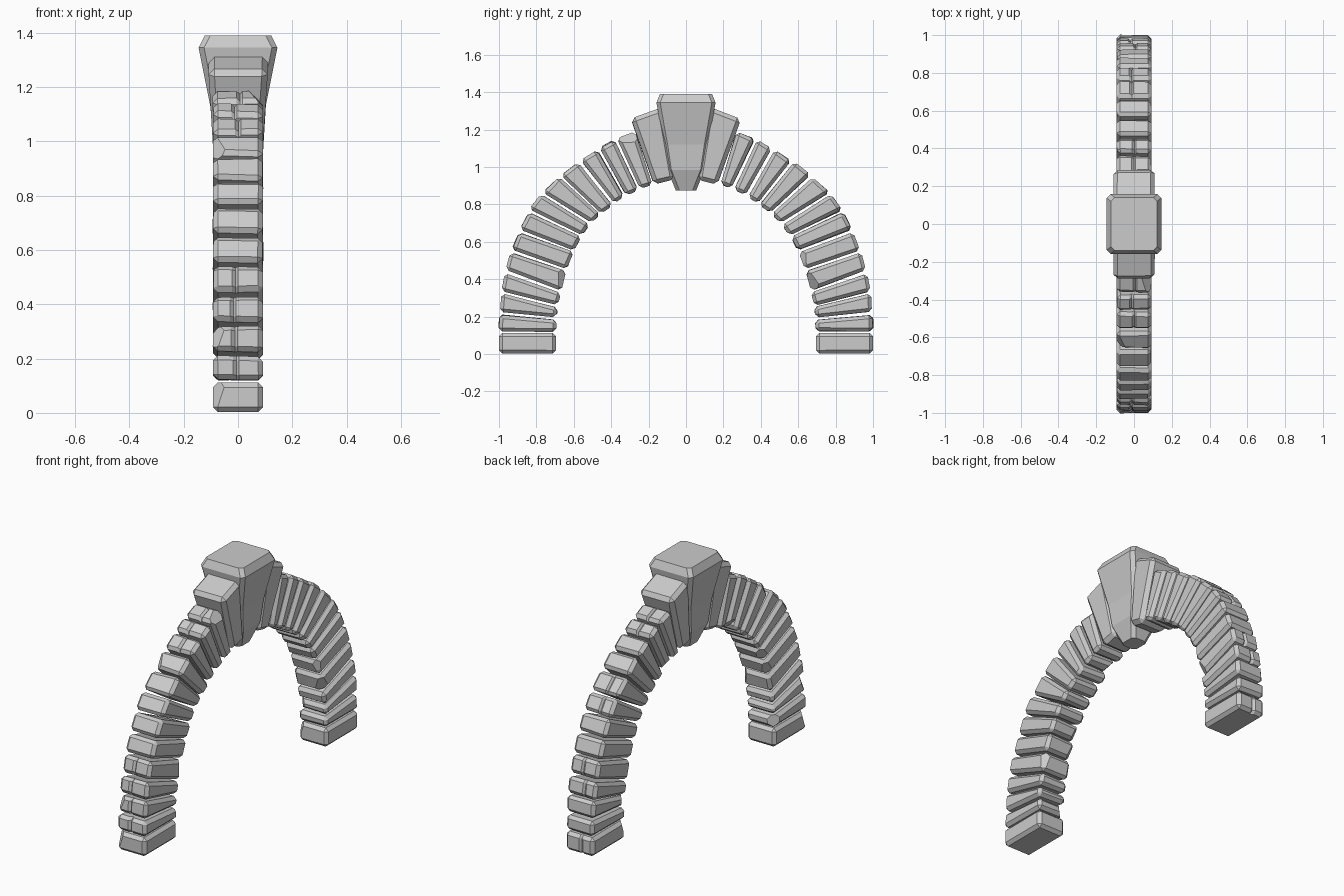
import bpy, bmesh, random
from mathutils import Vector

if "Cube" in bpy.data.objects:
    bpy.data.objects.remove(bpy.data.objects["Cube"])

random.seed(7)

# Joint lines of the arch: outer y, outer z, inner y, inner z
JOINTS = [
    (1.0, .115, .695, .115), (.997, .22, .692, .19), (.987, .33, .685, .255),
    (.965, .44, .668, .335), (.935, .55, .64, .45), (.89, .66, .60, .55),
    (.84, .765, .56, .63), (.772, .86, .51, .695), (.673, .953, .455, .75),
    (.57, 1.03, .39, .80), (.467, 1.098, .325, .845), (.375, 1.15, .25, .88),
    (.262, 1.19, .175, .91)]


def finish(bm, name):
    bmesh.ops.recalc_face_normals(bm, faces=bm.faces)
    mesh = bpy.data.meshes.new(name)
    bm.to_mesh(mesh)
    bm.free()
    obj = bpy.data.objects.new(name, mesh)
    bpy.context.collection.objects.link(obj)
    return obj


def cut(bm, co, no, remove):
    bmesh.ops.bisect_plane(bm, geom=bm.verts[:] + bm.edges[:] + bm.faces[:],
                           plane_co=co, plane_no=no, clear_outer=remove)
    if remove:
        edges = [e for e in bm.edges if e.is_boundary]
        bmesh.ops.holes_fill(bm, edges=edges, sides=0)


def loft(rings, name=None):
    bm = bmesh.new()
    vs = [[bm.verts.new(p) for p in ring] for ring in rings]
    n = len(vs[0])
    for a, b in zip(vs, vs[1:]):
        for i in range(n):
            bm.faces.new((a[i], a[(i + 1) % n], b[(i + 1) % n], b[i]))
    bm.faces.new(vs[0])
    bm.faces.new(vs[-1])
    bmesh.ops.recalc_face_normals(bm, faces=bm.faces)
    return finish(bm, name) if name else bm


def stone(quad, side, name, hx_out=.092, hx_in=.092, jitter=.004, gap=.008, bev=.018):
    """Chamfered wedge; quad = outer low, outer high, inner high, inner low in (y, z)."""
    o0, o1, i1, i0 = [Vector((0, y * side, z)) for y, z in quad]
    d = (o1 - o0).normalized() * gap
    o0, o1, i1, i0 = o0 + d, o1 - d, i1 - d * .8, i0 + d * .8
    out = ((o0 + o1) - (i0 + i1)).normalized()
    rings = []
    for s in (-1, 1):
        ring = []
        for p, h in ((o0, hx_out), (o1, hx_out), (i1, hx_in), (i0, hx_in)):
            r = Vector([random.uniform(-jitter, jitter) for _ in range(3)])
            r.x *= .4
            ring.append(p + Vector((s * h, 0, 0)) + r)
        rings.append(ring)
    bm = loft(rings)
    centre = (o0 + o1 + i0 + i1) / 4
    corners = [v.co.copy() for v in bm.verts]
    bmesh.ops.bevel(bm, geom=bm.edges[:], offset=bev, segments=1,
                    affect='EDGES', profile=.5, clamp_overlap=True)
    # Broken-off corner
    if random.random() < .6:
        c = random.choice(corners)
        n = (c - centre).normalized()
        n.x += (1 if n.x > 0 else -1) * .4
        n.normalize()
        cut(bm, c - n * random.uniform(.025, .04), n, True)
    # Shallow crack across the outer face
    if random.random() < .55:
        x0 = random.uniform(-.02, .01)
        for dx in (-.014, 0, .01):
            cut(bm, (x0 + dx, 0, 0), (1, 0, .1 * dx), False)
        top = max((v.co - centre).dot(out) for v in bm.verts)
        for v in bm.verts:
            if abs(v.co.x - x0) < .004 and (v.co - centre).dot(out) > top - .035:
                v.co -= out * .012
    return finish(bm, name)


for side, label in ((-1, "left"), (1, "right")):
    # Foot block
    stone([(1.0, 0), (1.0, .115), (.695, .115), (.695, 0)], side,
          f"foot_block_{label}", jitter=0, gap=.003)
    # Wedge stones along the curve
    for k, (a, b) in enumerate(zip(JOINTS, JOINTS[1:])):
        stone([a[:2], b[:2], b[2:], a[2:]], side, f"arch_stone_{label}_{k + 1}")
    # Taller stones beside the keystone
    stone([(.298, 1.255), (.12, 1.325), (.06, .935), (.175, .905)], side,
          f"shoulder_stone_{label}", hx_out=.11, hx_in=.088, gap=.006, bev=.022)

# Keystone: chamfered rectangles stacked as z, half x, half y
rings = []
for z, hx, hy in ((.875, .05, .055), (.985, .09, .098), (1.12, .1, .118),
                  (1.23, .122, .138), (1.345, .145, .158), (1.39, .122, .14)):
    c = .02
    rings.append([(x, y, z) for x, y in (
        (hx, hy - c), (hx - c, hy), (c - hx, hy), (-hx, hy - c),
        (-hx, c - hy), (c - hx, -hy), (hx - c, -hy), (hx, c - hy))])
loft(rings, "keystone")
